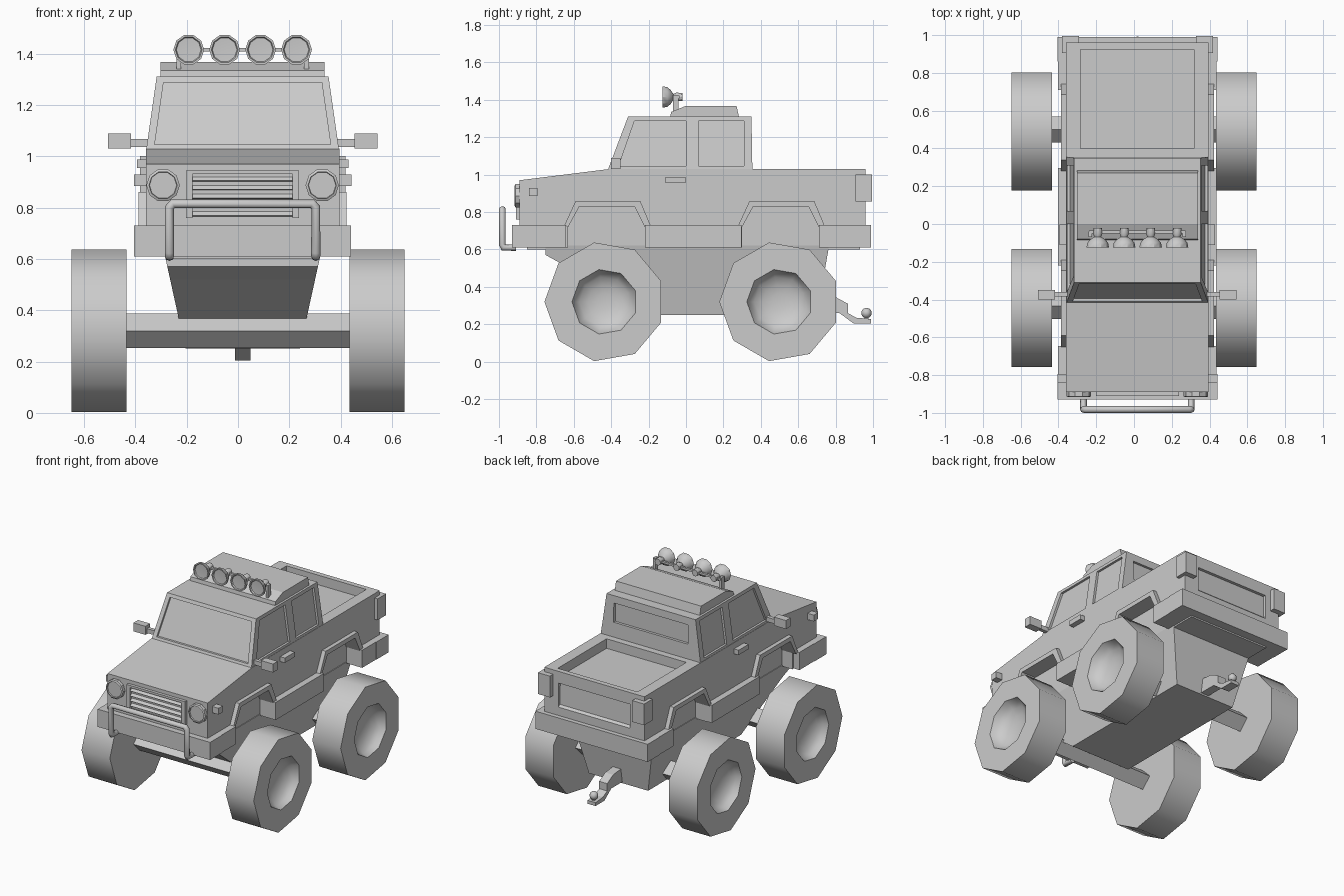
import bpy, bmesh, math
from mathutils import Vector

if "Cube" in bpy.data.objects:
    bpy.data.objects.remove(bpy.data.objects["Cube"])

CX = 0.018          # the bodywork sits slightly off the axle centre


def finish(name, bm, smooth=None):
    bmesh.ops.remove_doubles(bm, verts=bm.verts, dist=1e-5)
    bmesh.ops.recalc_face_normals(bm, faces=bm.faces)
    me = bpy.data.meshes.new(name)
    bm.to_mesh(me)
    bm.free()
    ob = bpy.data.objects.new(name, me)
    bpy.context.collection.objects.link(ob)
    if smooth:
        bpy.ops.object.select_all(action='DESELECT')
        ob.select_set(True)
        bpy.context.view_layer.objects.active = ob
        bpy.ops.object.shade_smooth_by_angle(angle=math.radians(smooth))
    return ob


def val(f, z):
    return f(z) if callable(f) else f


def add_prism(bm, pts, a, b):
    """Side profile (y, z) extruded from x=a to x=b; a, b may depend on z."""
    r0 = [bm.verts.new((CX + val(a, z), y, z)) for y, z in pts]
    r1 = [bm.verts.new((CX + val(b, z), y, z)) for y, z in pts]
    bm.faces.new(r0)
    bm.faces.new(r1[::-1])
    n = len(pts)
    for i in range(n):
        j = (i + 1) % n
        bm.faces.new((r0[i], r0[j], r1[j], r1[i]))


def prism(name, pts, w):
    """Full-width part with half width w."""
    bm = bmesh.new()
    add_prism(bm, pts, lambda z: -val(w, z), w)
    return finish(name, bm)


def pair(name, profiles, a, b):
    """Parts mirrored to both sides, between x=a and x=b from the centre."""
    bm = bmesh.new()
    for pts in profiles:
        add_prism(bm, pts, a, b)
        add_prism(bm, pts, lambda z: -val(a, z), lambda z: -val(b, z))
    return finish(name, bm)


def rect(y0, y1, z0, z1):
    return [(y0, z0), (y1, z0), (y1, z1), (y0, z1)]


def lathe(name, prof, n, origin, axis, s=1, phase=0.0, smooth=35):
    """Revolve (radius, height) around the x or y axis through origin."""
    bm = bmesh.new()
    rings = []
    for r, h in prof:
        ring = []
        for i in range(n):
            t = phase + 2 * math.pi * i / n
            c, d = r * math.cos(t), r * math.sin(t)
            p = (s * h, c, d) if axis == 'x' else (c, s * h, d)
            ring.append(bm.verts.new(Vector(origin) + Vector(p)))
        rings.append(ring)
    for p, q in zip(rings, rings[1:]):
        for i in range(n):
            j = (i + 1) % n
            bm.faces.new((p[i], p[j], q[j], q[i]))
    return finish(name, bm, smooth)


def cut(ob, cutter):
    m = ob.modifiers.new("cut", 'BOOLEAN')
    m.operation = 'DIFFERENCE'
    m.solver = 'EXACT'
    m.object = cutter
    bpy.context.view_layer.objects.active = ob
    bpy.ops.object.modifier_apply(modifier=m.name)
    bpy.data.objects.remove(cutter)


def tube(name, pts, r):
    cu = bpy.data.curves.new(name, 'CURVE')
    cu.dimensions = '3D'
    cu.bevel_depth = r
    cu.bevel_resolution = 2
    cu.use_fill_caps = True
    sp = cu.splines.new('POLY')
    sp.points.add(len(pts) - 1)
    for p, (x, y, z) in zip(sp.points, pts):
        p.co = (x + CX, y, z, 1)
    ob = bpy.data.objects.new(name, cu)
    bpy.context.collection.objects.link(ob)
    bpy.ops.object.select_all(action='DESELECT')
    ob.select_set(True)
    bpy.context.view_layer.objects.active = ob
    bpy.ops.object.convert(target='MESH')


# Lower body with wheel arches, open bed and tailgate recess
arch = [(-.63, .61), (-.63, .72), (-.57, .83), (-.275, .83), (-.22, .72), (-.22, .61)]
rear_arch = [(y + .93, z) for y, z in arch]
body = prism("body", [(-.89, .61)] + arch + rear_arch +
             [(.96, .61), (.96, 1.03), (-.41, 1.03), (-.89, .97)], .377)
cut(body, prism("bed_cutter", rect(.40, .925, .965, 1.2), .30))
cut(body, prism("tailgate_cutter", [(.94, .95), (.945, .80), (.99, .76), (.99, .95)], .27))
prism("inner_body", rect(-.85, .93, .60, .90), .30)

# Tapered chassis hull
prism("chassis", [(-.75, .62), (-.75, .57), (-.66, .52), (-.30, .25), (.70, .25), (.765, .62)],
      lambda z: .30 + (z - .6) * .22)

# Cab with recessed windows
cab_w = lambda z: .375 - (z - 1.03) / .28 * .04
cab = prism("cab", [(-.42, 1.02), (-.31, 1.31), (.35, 1.31), (.355, 1.02)], cab_w)
cut(cab, pair("side_window_cutter",
              [[(-.36, 1.045), (0, 1.045), (0, 1.288), (-.275, 1.288)],
               rect(.068, .31, 1.045, 1.288)],
              lambda z: cab_w(z) - .015, lambda z: cab_w(z) + .05))
cut(cab, prism("windshield_cutter", [(-.46, 1.045), (-.395, 1.045), (-.303, 1.288), (-.36, 1.288)],
               lambda z: cab_w(z) - .03))
cut(cab, prism("rear_window_cutter", rect(.335, .40, 1.13, 1.26), .28))
prism("roof_panel", [(-.085, 1.30), (-.08, 1.335), (.0, 1.368), (.27, 1.368), (.285, 1.30)], .32)

# Bumpers, sills and arch flares
prism("front_bumper", rect(-.93, -.80, .61, .73), .423)
prism("rear_bumper", rect(.86, .99, .61, .73), .423)
pair("lower_trim", [rect(-.85, -.645, .61, .73), rect(-.22, .297, .61, .73),
                    rect(.71, .90, .61, .73)], .30, .42)
flare = arch[1:5] + [(-.19, .73), (-.245, .86), (-.59, .86), (-.65, .73)]
pair("arch_flares", [flare, [(y + .93, z) for y, z in flare]], .36, .405)

# Front and rear lights, door handles, mirrors
pair("indicators", [rect(-.84, -.795, .885, .928)], .36, .424)
pair("door_handles", [rect(-.11, -.003, .955, .988)], .36, .412)
pair("tail_lights", [rect(.905, .995, .855, 1.0)], .31, .40)
pair("mirror_arms", [rect(-.385, -.36, 1.037, 1.067)], .35, .44)
pair("mirrors", [rect(-.40, -.35, 1.03, 1.088)], .435, .525)
for s in (-1, 1):
    lathe("headlight", [(0, 0), (.065, 0), (.065, .025), (.055, .03), (.053, .022), (0, .022)],
          10, (CX + s * .31, -.887, .887), 'y', -1, smooth=25)

# Grille
pair("grille_sides", [rect(-.91, -.88, .76, .945)], .195, .22)
prism("grille_top", rect(-.91, -.88, .93, .945), .22)
for i in range(5):
    z = .765 + i * .034
    prism("grille_slat", [(-.885, z), (-.905, z + .004), (-.885, z + .024)], .195)

# Bull bar
half = [(.285, -.91, .61), (.285, -.975, .61), (.285, -.982, .625),
        (.285, -.982, .80), (.272, -.982, .815)]
tube("bull_bar", half + [(-x, y, z) for x, y, z in reversed(half)], .018)

# Roof light rack
pair("rack_posts", [rect(-.07, -.04, 1.33, 1.425)], .24, .258)
prism("rack_bar", rect(-.05, -.035, 1.408, 1.422), .255)
for x in (-.21, -.07, .07, .21):
    lathe("roof_light", [(0, .0), (.022, .0), (.025, .03), (.018, .048), (.04, .062), (.055, .08),
                         (.06, .105), (.052, .105), (.048, .098), (0, .095)],
          10, (CX + x, -.02, 1.415), 'y', -1)

# Wheels with dished hubs, and diamond-section axles
for y in (-.435, .50):
    for s in (-1, 1):
        lathe("wheel", [(0, .435), (.322, .435), (.322, .648), (.175, .648), (.16, .615),
                        (.135, .59), (.09, .57), (.045, .562), (0, .56)],
              9, (0, y, .32), 'x', s, math.pi, 42)
    lathe("axle", [(0, -.45), (.068, -.45), (.068, .45), (0, .45)], 4, (0, y, .32), 'x')

# Tow hitch
prism("hitch", [(.66, .36), (.80, .345), (.865, .31), (.865, .26), (.91, .235), (.99, .228),
                (.99, .205), (.895, .205), (.82, .26), (.66, .26)], .03)
prism("hitch_pin", rect(.955, .975, .22, .25), .01)
bm = bmesh.new()
bmesh.ops.create_uvsphere(bm, u_segments=10, v_segments=6, radius=.028)
bmesh.ops.translate(bm, verts=bm.verts, vec=(CX, .965, .26))
finish("hitch_ball", bm, 45)
